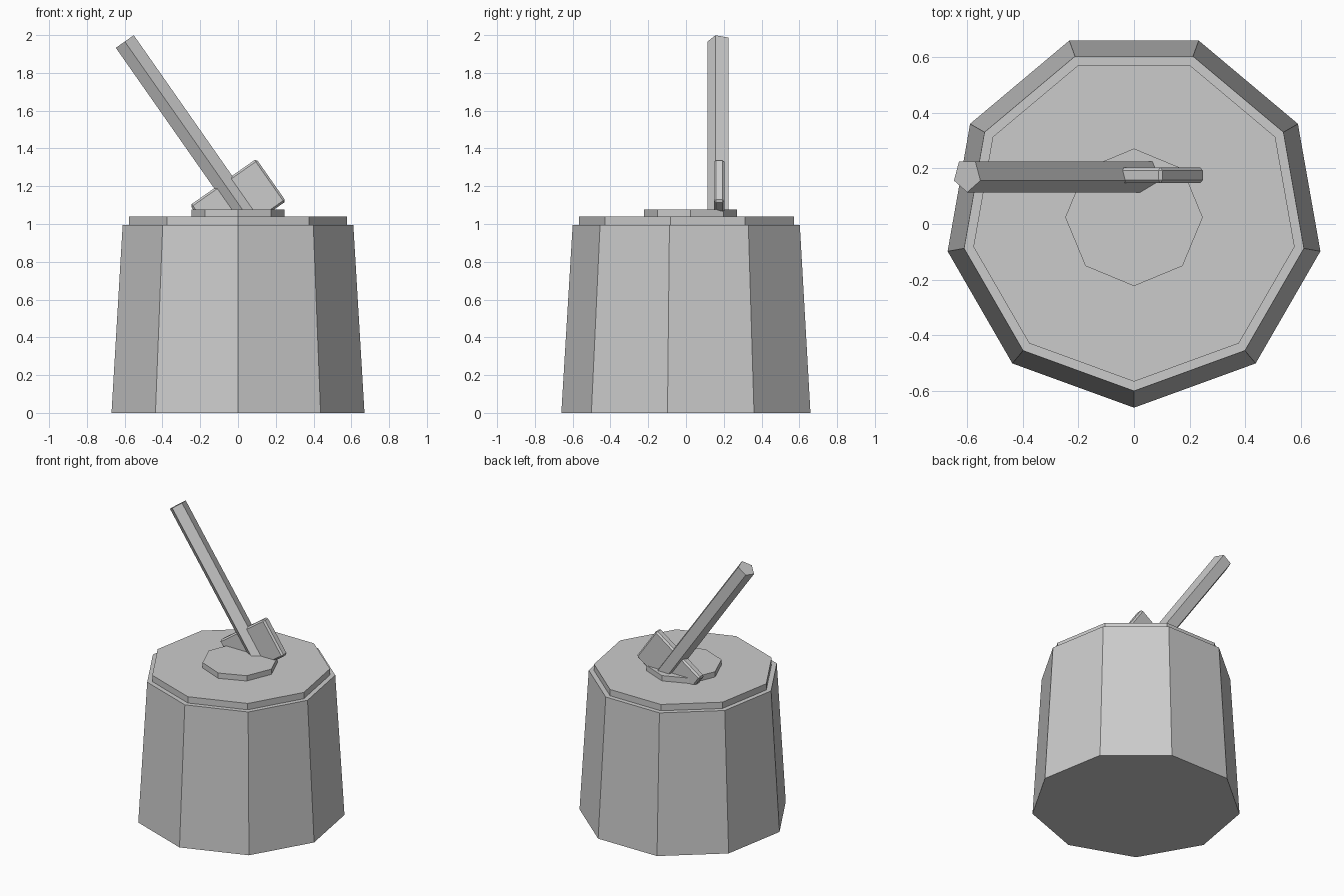
import bpy, bmesh, math
from mathutils import Matrix

if "Cube" in bpy.data.objects:
    bpy.data.objects.remove(bpy.data.objects["Cube"])

grey = bpy.data.materials.new("plain grey")
grey.diffuse_color = (0.6, 0.6, 0.6, 1)
grey.use_nodes = True
grey.node_tree.nodes["Principled BSDF"].inputs["Base Color"].default_value = grey.diffuse_color


def finish(name, bm):
    bmesh.ops.recalc_face_normals(bm, faces=bm.faces)
    mesh = bpy.data.meshes.new(name)
    bm.to_mesh(mesh)
    bm.free()
    mesh.materials.append(grey)
    ob = bpy.data.objects.new(name, mesh)
    bpy.context.collection.objects.link(ob)
    return ob


def prism(name, sides, r_low, r_high, z0, z1, y):
    """Closed prism with one corner pointing to the front."""
    bm = bmesh.new()
    rings = []
    for r, z in ((r_low, z0), (r_high, z1)):
        ring = []
        for i in range(sides):
            a = -math.pi / 2 + 2 * math.pi * i / sides
            ring.append(bm.verts.new((r * math.cos(a), y + r * math.sin(a), z)))
        rings.append(ring)
    low, high = rings
    bm.faces.new(low[::-1])
    bm.faces.new(high)
    for i in range(sides):
        j = (i + 1) % sides
        bm.faces.new((low[i], low[j], high[j], high[i]))
    return finish(name, bm)


# Tree stump: tapered trunk, cut surface and raised heartwood disc
prism("stump_trunk", 9, 0.68, 0.62, 0.0, 0.995, 0.02)
prism("stump_top", 9, 0.586, 0.586, 0.99, 1.04, 0.02)
prism("stump_heart", 8, 0.247, 0.247, 1.035, 1.078, 0.024)

# Axe leaning to the left, its blade sunk into the stump
lean = Matrix.Translation((0, 0.175, 1.11)) @ Matrix.Rotation(math.radians(-35), 4, 'Y')

handle = prism("axe_handle", 5, 0.061, 0.061, -0.14, 1.045, 0)
handle.matrix_world = lean

# Axe head: flat plate with chamfered edges
bm = bmesh.new()
bmesh.ops.create_cube(bm, size=1, matrix=Matrix.Diagonal((0.428, 0.056, 0.274, 1)))
bmesh.ops.bevel(bm, geom=bm.edges[:], offset=0.011, segments=1, affect='EDGES')
head = finish("axe_head", bm)
head.matrix_world = lean
